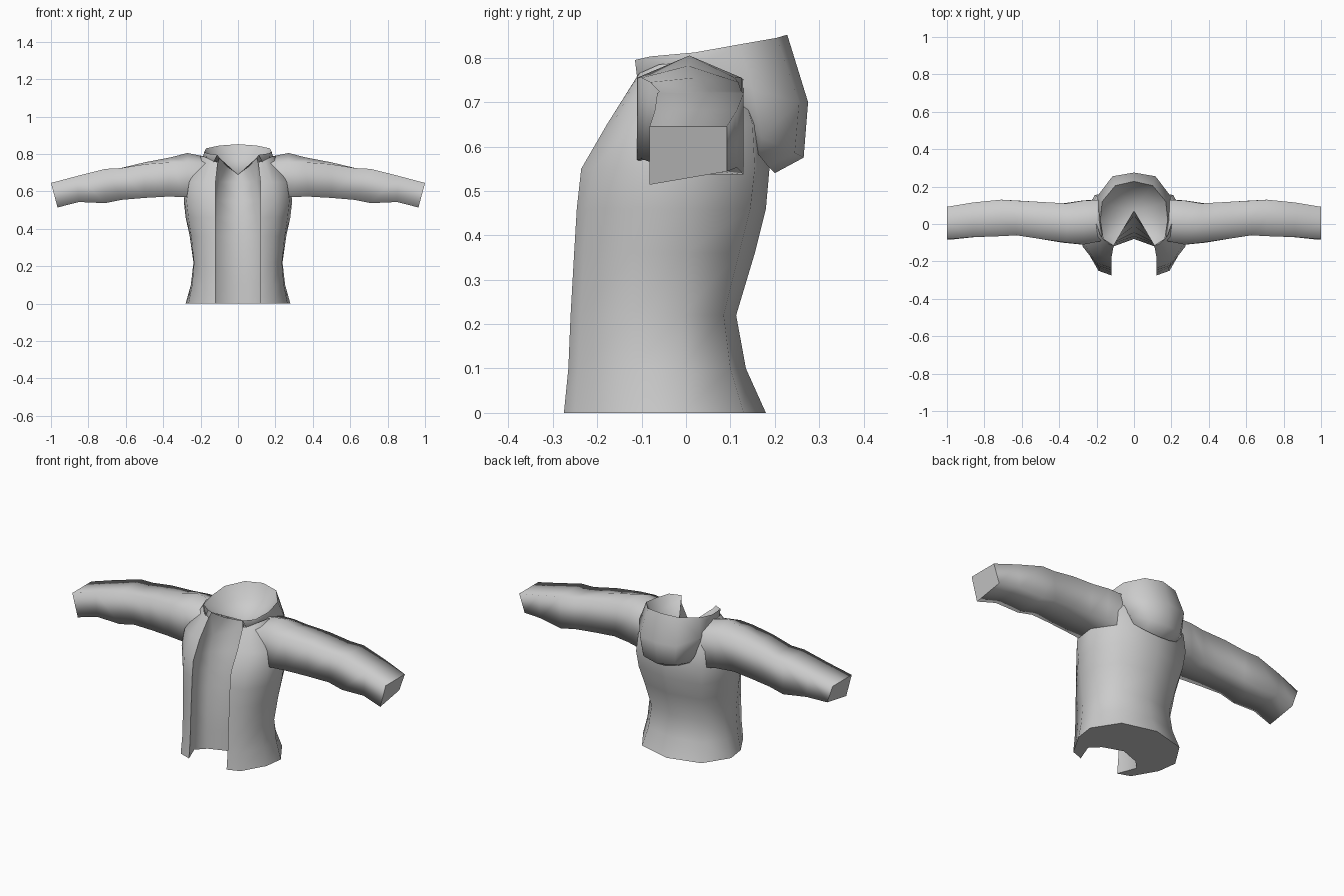
import bpy, bmesh, math

cube = bpy.data.objects.get("Cube")
if cube:
    bpy.data.objects.remove(cube, do_unlink=True)

GREY = (0.6, 0.6, 0.6, 1.0)
cloth = bpy.data.materials.new("grey_cloth")
cloth.use_nodes = True
cloth.diffuse_color = GREY
cloth.node_tree.nodes["Principled BSDF"].inputs["Base Color"].default_value = GREY


def loft(name, rings, closed=False, cap=None, apex=None, sharp=180):
    """Skin half-model rings, optionally cap one ring, then mirror across x."""
    bm = bmesh.new()
    rows = [[bm.verts.new(p) for p in ring] for ring in rings]
    n = len(rows[0])
    for a, b in zip(rows, rows[1:]):
        for i in range(n if closed else n - 1):
            j = (i + 1) % n
            bm.faces.new((a[i], a[j], b[j], b[i]))
    if apex:
        tip = bm.verts.new(apex)
        for i in range(n - 1):
            bm.faces.new((rows[-1][i], rows[-1][i + 1], tip))
    for f in bm.faces:
        f.smooth = True
    end = bm.faces.new(rows[cap]) if cap is not None else None
    bmesh.ops.recalc_face_normals(bm, faces=bm.faces)
    for e in bm.edges:
        if len(e.link_faces) == 2 and e.calc_face_angle(0) > math.radians(sharp):
            e.smooth = False
    if end:
        end.smooth = False
    mesh = bpy.data.meshes.new(name)
    bm.to_mesh(mesh)
    bm.free()
    mesh.materials.append(cloth)
    ob = bpy.data.objects.new(name, mesh)
    bpy.context.collection.objects.link(ob)
    mirror = ob.modifiers.new("mirror", "MIRROR")
    mirror.use_clip = True
    mirror.merge_threshold = 0.001
    return ob


# Torso: each level runs from the lining centre round the open flap to the spine
levels = [
    (0.00, [(0, -.08), (.11, -.12), (.16, -.17), (.12, -.275), (.19, -.25), (.265, -.12), (.28, -.01), (.19, .13), (0, .18)]),
    (0.10, [(0, -.08), (.11, -.12), (.155, -.17), (.12, -.265), (.185, -.243), (.245, -.12), (.252, -.01), (.17, .10), (0, .135)]),
    (0.22, [(0, -.08), (.11, -.12), (.15, -.17), (.12, -.26), (.185, -.238), (.235, -.12), (.238, -.01), (.16, .085), (0, .113)]),
    (0.36, [(0, -.065), (.11, -.11), (.15, -.165), (.12, -.252), (.19, -.23), (.25, -.12), (.258, 0), (.18, .12), (0, .155)]),
    (0.46, [(0, -.045), (.11, -.105), (.15, -.16), (.12, -.246), (.195, -.222), (.265, -.12), (.28, 0), (.2, .145), (0, .18)]),
    (0.55, [(0, -.01), (.11, -.10), (.14, -.155), (.12, -.236), (.195, -.21), (.275, -.12), (.29, 0), (.21, .155), (0, .188)]),
    (0.65, [(0, .045), (.10, -.085), (.125, -.12), (.12, -.178), (.18, -.165), (.26, -.115), (.275, 0), (.2, .15), (0, .178)]),
]
rings = [[(x, y, z) for x, y in pts] for z, pts in levels]
neck = [(0, .07, .69), (.06, -.03, .735), (.1, -.1, .78), (.108, -.112, .755), (.14, -.105, .765),
        (.18, -.06, .785), (.2, 0, .79), (.14, .12, .75), (0, .16, .70)]
loft("jacket_torso", rings + [neck], cap=0, sharp=70)

# Hood: rim rolling outwards and down into the pouch on the back
hood_rings = [
    [(.12, -.05, .73), (.13, 0, .74), (.14, .08, .69), (.14, .165, .58), (.08, .185, .555), (0, .2, .54)],
    [(.12, -.09, .74), (.16, -.03, .755), (.175, .05, .73), (.17, .17, .62), (.1, .245, .585), (0, .265, .575)],
    [(.13, -.11, .755), (.17, -.06, .77), (.19, .02, .775), (.195, .15, .73), (.115, .255, .70), (0, .275, .70)],
    [(.11, -.115, .795), (.165, -.08, .803), (.18, .02, .812), (.17, .12, .83), (.1, .205, .845), (0, .228, .852)],
]
loft("hood_outside", hood_rings)
# Hollow of the hood, falling to the point of the neckline
inside_rings = [
    hood_rings[-1],
    [(.1, -.1, .78), (.125, -.06, .765), (.135, .02, .76), (.125, .1, .76), (.07, .17, .765), (0, .19, .765)],
]
loft("hood_inside", inside_rings, apex=(0, .07, .69))


# Sleeves: boxy sections, x top / x bottom, y front / y back, z top / z bottom
def section(xt, xb, yf, yb, zt, zb, crown=0.0, lift=0.0):
    ym = (yf + yb) / 2
    return [(xb, yf, zb), (xt, yf, zt), (xt, ym, zt + crown),
            (xt, yb, zt), (xb, yb, zb + lift), (xb, ym, zb + lift / 2)]


sleeve = [
    section(.17, .22, -.09, .13, .75, .56, .035),
    section(.27, .28, -.11, .125, .755, .57, .05),
    section(.36, .38, -.10, .11, .755, .572, .027),
    section(.50, .50, -.08, .118, .745, .565, .01),
    section(.63, .62, -.06, .125, .724, .555),
    section(.71, .71, -.065, .13, .72, .537),
    section(.86, .85, -.07, .115, .682, .543, lift=.01),
    section(1.0, .965, -.082, .092, .645, .514, lift=.03),
]
loft("sleeves", sleeve, closed=True, cap=-1)
